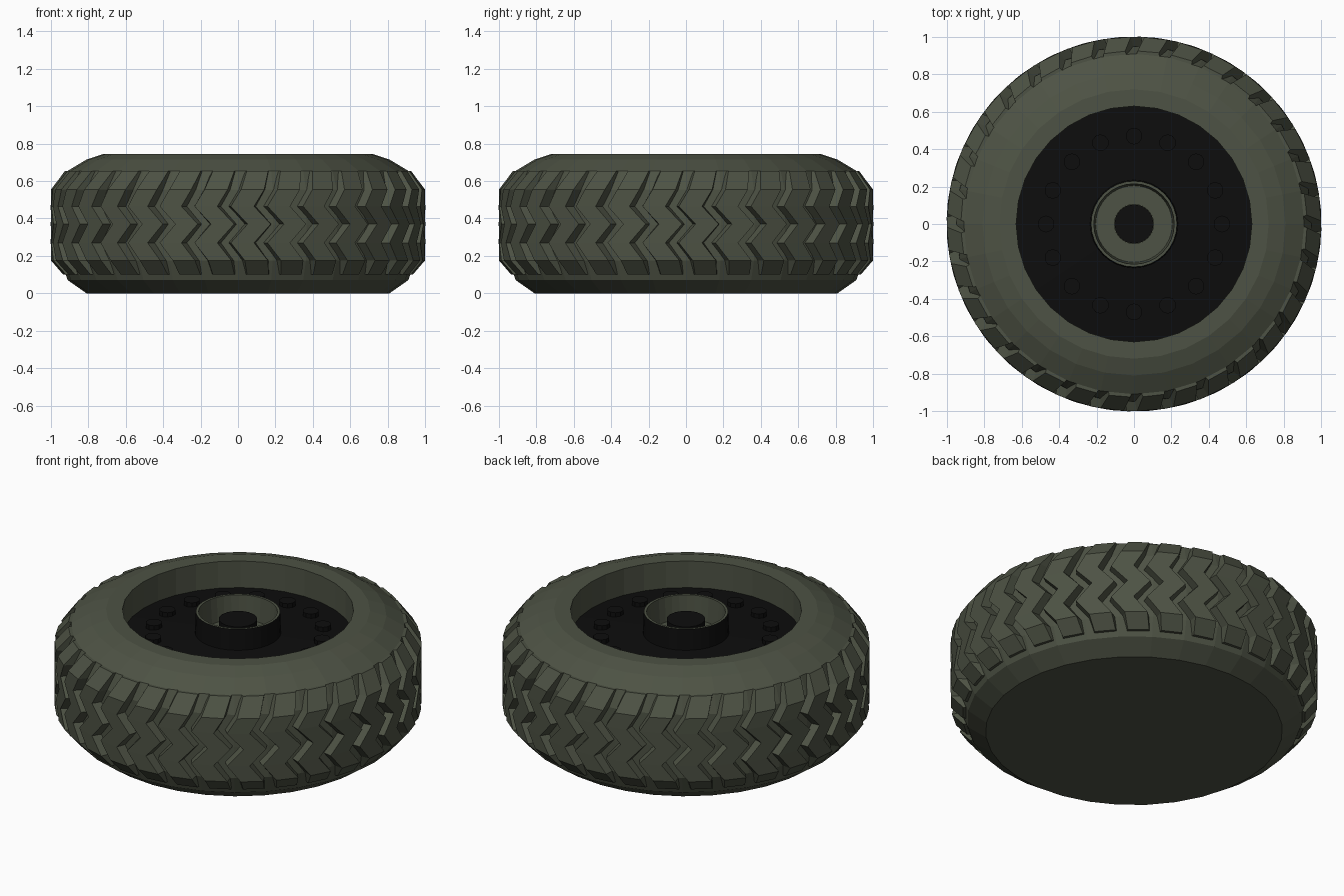
import bpy, bmesh
from math import pi, sin, cos

if "Cube" in bpy.data.objects:
    bpy.data.objects.remove(bpy.data.objects["Cube"])


def material(name, rgb):
    m = bpy.data.materials.new(name)
    m.diffuse_color = (*rgb, 1)
    m.use_nodes = True
    m.node_tree.nodes["Principled BSDF"].inputs["Base Color"].default_value = m.diffuse_color
    return m


OLIVE = material("olive_rubber", (0.075, 0.085, 0.058))
BLACK = material("black_metal", (0.004, 0.004, 0.004))


def finish(bm, name, mat):
    bmesh.ops.recalc_face_normals(bm, faces=bm.faces)
    me = bpy.data.meshes.new(name)
    bm.to_mesh(me)
    bm.free()
    me.materials.append(mat)
    ob = bpy.data.objects.new(name, me)
    bpy.context.collection.objects.link(ob)
    return ob


def lathe(name, profile, mat, sides=32):
    """Revolve (radius, z) points around z; radius 0 makes a pole."""
    bm = bmesh.new()
    rings = []
    for r, z in profile:
        if r == 0:
            rings.append([bm.verts.new((0, 0, z))] * sides)
        else:
            rings.append([bm.verts.new((r * cos(2 * pi * i / sides),
                                        r * sin(2 * pi * i / sides), z))
                          for i in range(sides)])
    for a, b in zip(rings, rings[1:]):
        for i in range(sides):
            j = (i + 1) % sides
            quad = list(dict.fromkeys((a[i], a[j], b[j], b[i])))
            bm.faces.new(quad)
    return finish(bm, name, mat)


# Tyre carcass with closed flat back and recessed opening
lathe("tyre_body", [(0, 0), (0.81, 0), (0.91, 0.07), (0.95, 0.175), (0.955, 0.365),
                    (0.95, 0.555), (0.91, 0.655), (0.81, 0.715), (0.72, 0.745),
                    (0.63, 0.745), (0.63, 0.585)], OLIVE)

# Wheel disc rising to the hub
lathe("wheel_disc", [(0.63, 0.585), (0.47, 0.595), (0.235, 0.61), (0.23, 0.735)], BLACK)

# Hub cup and central axle peg
lathe("hub_cup", [(0.23, 0.735), (0.215, 0.735), (0.205, 0.59), (0.105, 0.59)], OLIVE)
lathe("axle_peg", [(0.105, 0.59), (0.105, 0.69), (0, 0.69)], BLACK, 16)

# Ring of wheel bolts
bm = bmesh.new()
for k in range(16):
    a = 2 * pi * k / 16
    res = bmesh.ops.create_cone(bm, cap_ends=True, segments=10, radius1=0.045,
                                radius2=0.045, depth=0.04)
    bmesh.ops.translate(bm, verts=res["verts"],
                        vec=(0.47 * cos(a), 0.47 * sin(a), 0.602))
finish(bm, "wheel_bolts", BLACK)

# Zigzag tread lugs: (outer radius, inner radius, z, sideways angle)
PATH = [(0.925, 0.88, 0.655, 0.045), (1.0, 0.93, 0.555, 0.01),
        (1.002, 0.94, 0.465, -0.045), (1.002, 0.94, 0.37, 0.045),
        (1.002, 0.94, 0.27, -0.045), (1.0, 0.93, 0.175, 0.03),
        (0.935, 0.88, 0.10, 0.045)]
LUGS = 32
TOP_HALF, BASE_HALF = 0.062, 0.078
bm = bmesh.new()
for k in range(LUGS):
    base = 2 * pi * (k + 0.35) / LUGS
    sections = []
    for ro, ri, z, off in PATH:
        c = base + off
        sections.append([bm.verts.new((r * cos(c + d), r * sin(c + d), z))
                         for r, d in ((ri, -BASE_HALF), (ro, -TOP_HALF),
                                      (ro, TOP_HALF), (ri, BASE_HALF))])
    for s, t in zip(sections, sections[1:]):
        for i in range(3):
            bm.faces.new((s[i], s[i + 1], t[i + 1], t[i]))
    bm.faces.new(sections[0])
    bm.faces.new(sections[-1])
finish(bm, "tread_lugs", OLIVE)
